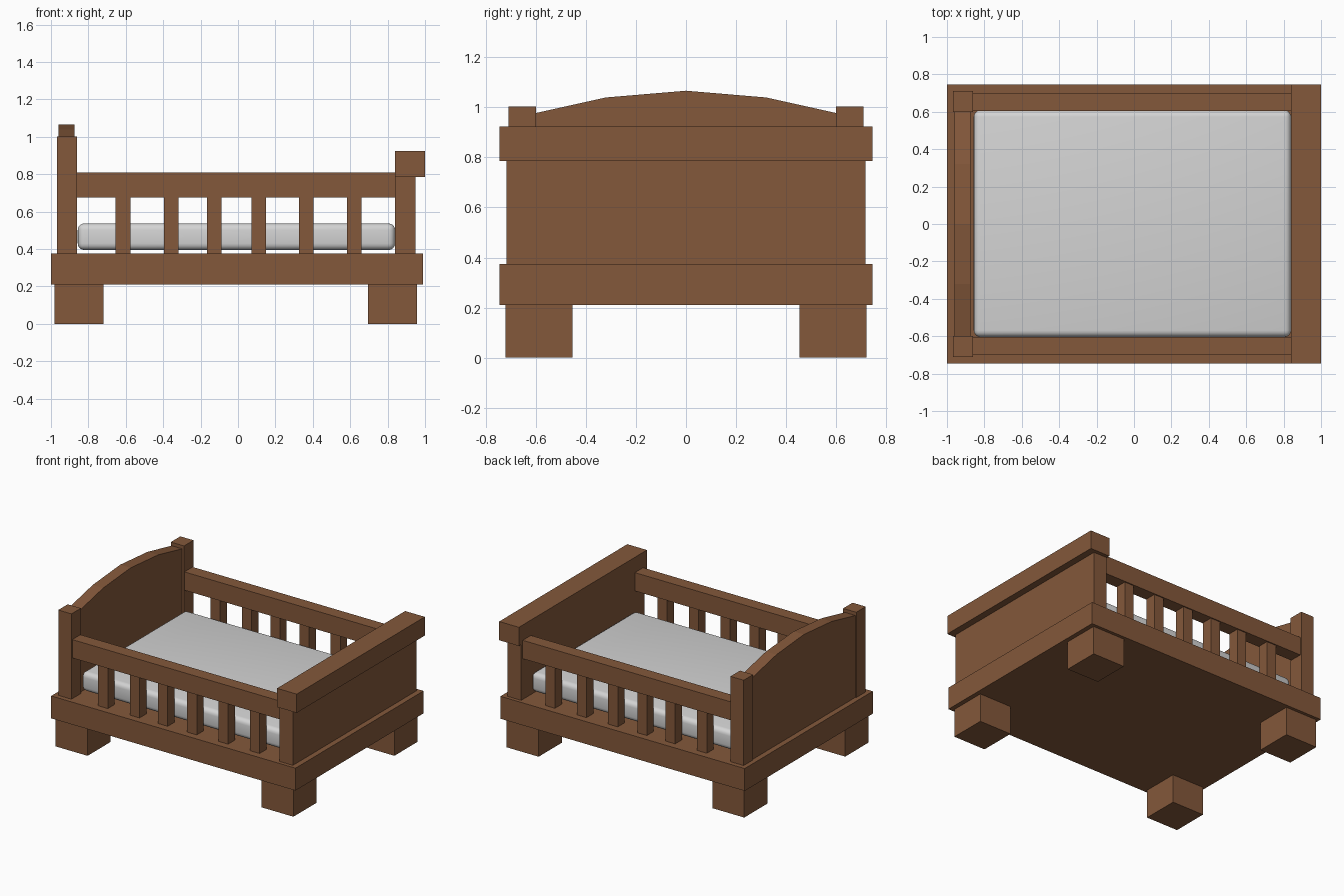
import bpy, bmesh

if "Cube" in bpy.data.objects:
    bpy.data.objects.remove(bpy.data.objects["Cube"])


def material(name, rgb):
    m = bpy.data.materials.new(name)
    m.diffuse_color = (*rgb, 1.0)
    m.use_nodes = True
    m.node_tree.nodes["Principled BSDF"].inputs["Base Color"].default_value = m.diffuse_color
    return m


WOOD = material("brown_wood", (0.23, 0.098, 0.043))
CLOTH = material("pale_grey_cloth", (0.66, 0.66, 0.66))


def finish(name, bm, mat):
    bmesh.ops.recalc_face_normals(bm, faces=bm.faces[:])
    me = bpy.data.meshes.new(name)
    bm.to_mesh(me)
    bm.free()
    me.materials.append(mat)
    ob = bpy.data.objects.new(name, me)
    bpy.context.collection.objects.link(ob)
    return ob


def box(name, x, y, z, mat=WOOD):
    """Box from (min, max) ranges on each axis."""
    bm = bmesh.new()
    bmesh.ops.create_cube(bm, size=1.0)
    for v in bm.verts:
        v.co = [(r[0] + r[1]) / 2 + c * (r[1] - r[0]) for r, c in zip((x, y, z), v.co)]
    return finish(name, bm, mat)


def side_range(s, a, b):
    return tuple(sorted((s * a, s * b)))


# Base slab
box("base", (-1.0, 0.99), (-0.745, 0.745), (0.21, 0.375))

# Parts repeated on the front and back sides
for s, side in ((-1, "front"), (1, "back")):
    leg_y = side_range(s, 0.453, 0.722)
    box(f"{side}_head_leg", (-0.98, -0.72), leg_y, (0, 0.21))
    box(f"{side}_foot_leg", (0.695, 0.957), leg_y, (0, 0.21))
    box(f"{side}_head_post", (-0.967, -0.86), side_range(s, 0.6, 0.71), (0.375, 1.003))
    box(f"{side}_rail", (-0.86, 0.84), side_range(s, 0.605, 0.70), (0.675, 0.81))
    for i, x in enumerate((-0.615, -0.357, -0.127, 0.11, 0.365, 0.622)):
        box(f"{side}_slat_{i + 1}", (x - 0.039, x + 0.039),
            side_range(s, 0.613, 0.692), (0.375, 0.675))

# Arched headboard panel: profile extruded along x
arch = [(-0.6, 0.375), (0.6, 0.375), (0.6, 0.978), (0.32, 1.04),
        (0, 1.067), (-0.32, 1.04), (-0.6, 0.978)]
bm = bmesh.new()
face = bm.faces.new([bm.verts.new((-0.96, y, z)) for y, z in arch])
ext = bmesh.ops.extrude_face_region(bm, geom=[face])["geom"]
bmesh.ops.translate(bm, vec=(0.085, 0, 0),
                    verts=[g for g in ext if isinstance(g, bmesh.types.BMVert)])
finish("headboard_panel", bm, WOOD)

# Footboard and its overhanging cap
box("footboard_panel", (0.84, 0.95), (-0.718, 0.718), (0.375, 0.785))
box("footboard_cap", (0.84, 1.0), (-0.745, 0.745), (0.785, 0.923))

# Soft-edged mattress, slightly above the base
mattress = box("mattress", (-0.857, 0.84), (-0.604, 0.608), (0.395, 0.537), CLOTH)
bev = mattress.modifiers.new("soft_edges", "BEVEL")
bev.width = 0.035
bev.segments = 4
mattress.data.polygons.foreach_set("use_smooth", [True] * len(mattress.data.polygons))
